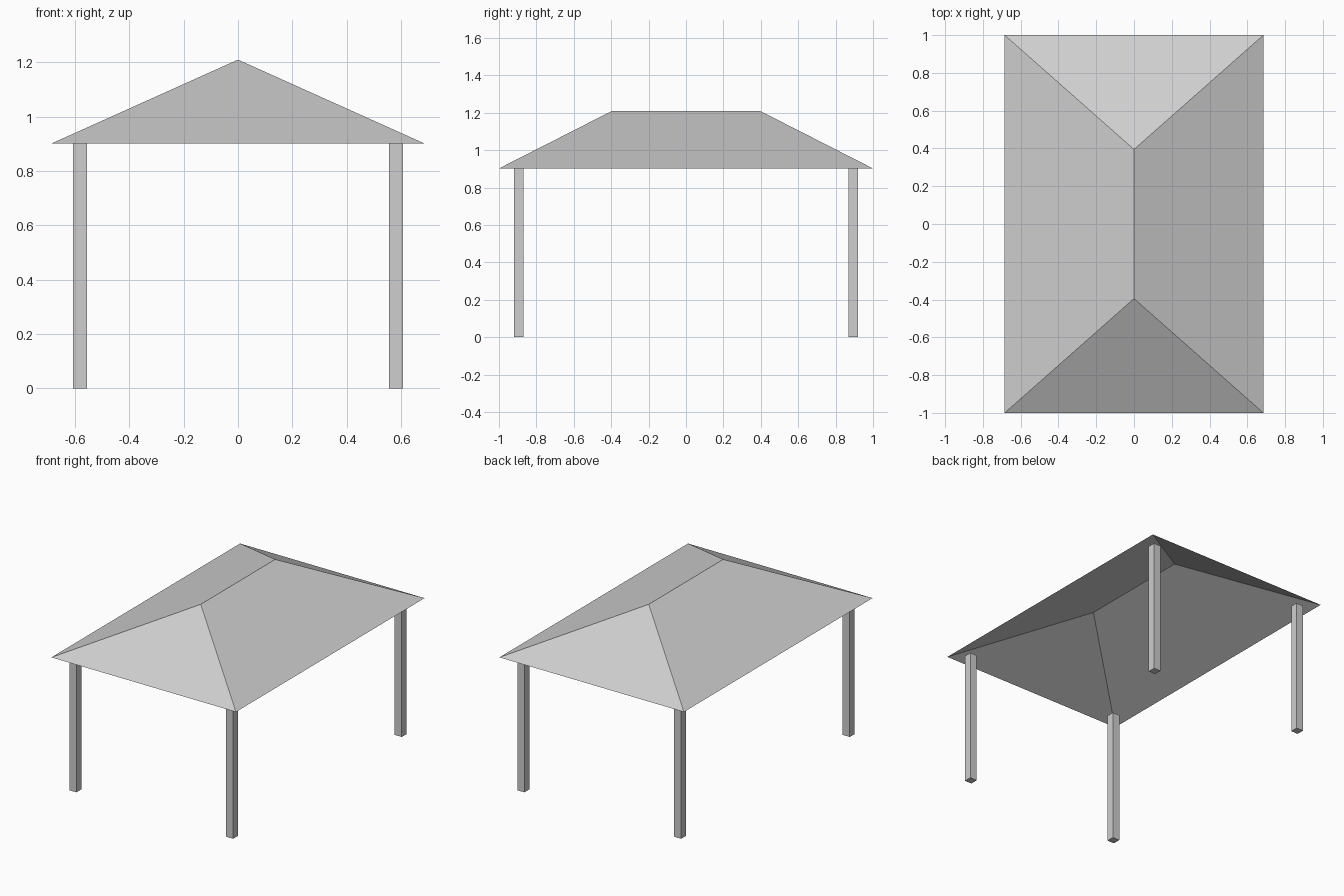
import bpy
import bmesh

cube = bpy.data.objects.get("Cube")
if cube:
    bpy.data.objects.remove(cube, do_unlink=True)

# Plain grey for the whole shelter
grey = bpy.data.materials.new("light_grey")
grey.use_nodes = True
colour = (0.62, 0.62, 0.62, 1.0)
grey.diffuse_color = colour
grey.node_tree.nodes["Principled BSDF"].inputs["Base Color"].default_value = colour

EAVE_Z, RIDGE_Z = 0.902, 1.21
HALF_X, HALF_Y, HALF_RIDGE = 0.685, 1.0, 0.395
POST_X, POST_Y, POST_W = 0.582, 0.894, 0.052


def add_object(name, bm):
    mesh = bpy.data.meshes.new(name)
    bm.to_mesh(mesh)
    bm.free()
    mesh.materials.append(grey)
    obj = bpy.data.objects.new(name, mesh)
    bpy.context.collection.objects.link(obj)
    return obj


# Hipped roof: an open sheet of four slopes
bm = bmesh.new()
eaves = [bm.verts.new((sx * HALF_X, sy * HALF_Y, EAVE_Z))
         for sx, sy in ((-1, -1), (1, -1), (1, 1), (-1, 1))]
front, back = [bm.verts.new((0, s * HALF_RIDGE, RIDGE_Z)) for s in (-1, 1)]
bm.faces.new((eaves[0], eaves[1], front))
bm.faces.new((eaves[1], eaves[2], back, front))
bm.faces.new((eaves[2], eaves[3], back))
bm.faces.new((eaves[3], eaves[0], front, back))
add_object("hipped_roof", bm)

# Four square corner posts
for x_name, sx in (("right", -1), ("left", 1)):
    for y_name, sy in (("front", -1), ("back", 1)):
        bm = bmesh.new()
        bmesh.ops.create_cube(bm, size=1)
        bmesh.ops.scale(bm, vec=(POST_W, POST_W, EAVE_Z), verts=bm.verts)
        post = add_object(f"{y_name}_{x_name}_post", bm)
        post.location = (sx * POST_X, sy * POST_Y, EAVE_Z / 2)
